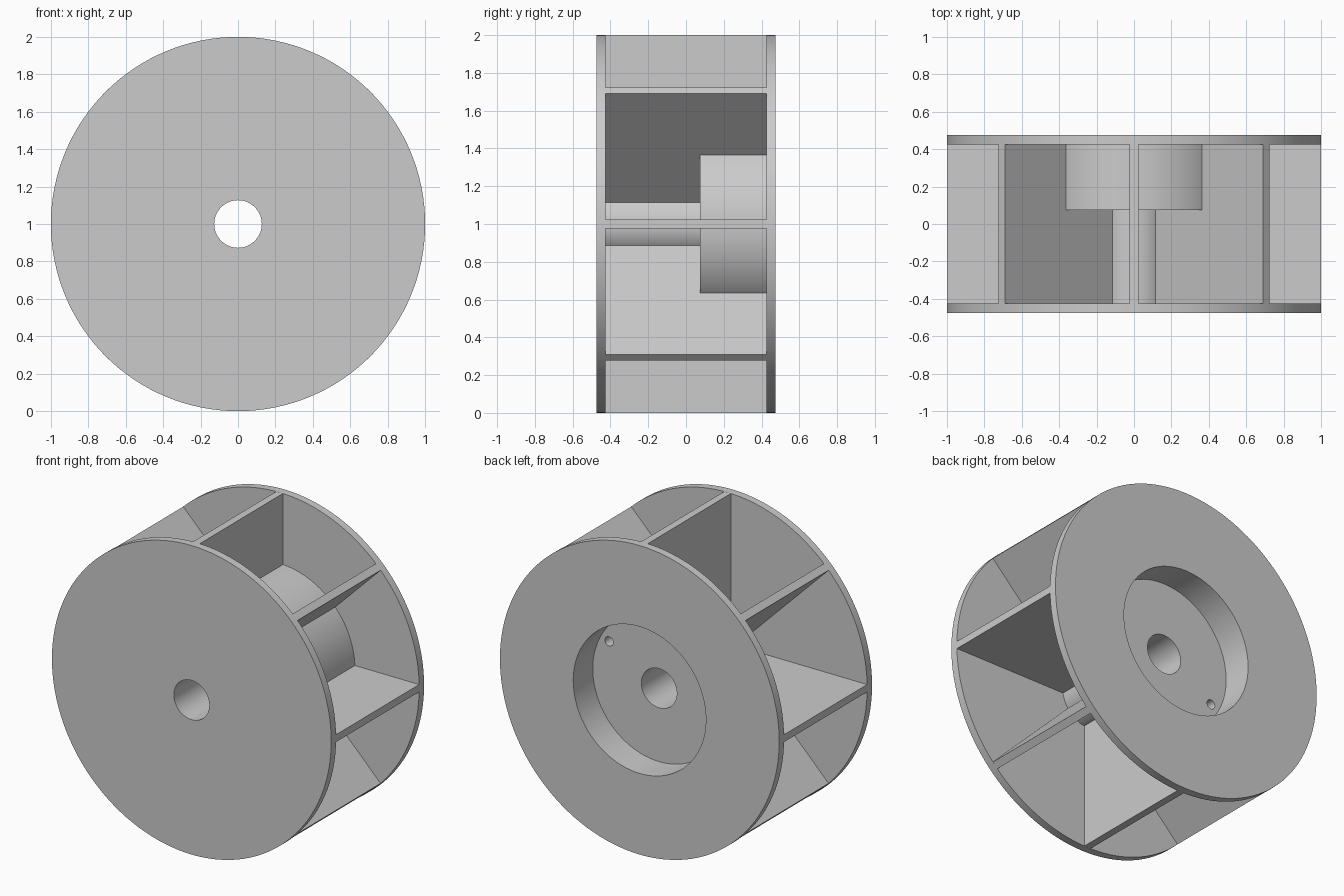
import bpy, bmesh, math
from mathutils import Matrix, Vector

if "Cube" in bpy.data.objects:
    bpy.data.objects.remove(bpy.data.objects["Cube"], do_unlink=True)

# Main dimensions
RIM, BORE, SLEEVE, HUB, POCKET = 1.0, 0.127, 0.188, 0.54, 0.475
HALF_WIDTH, PLATE, VANE = 0.475, 0.05, 0.048
INNER = HALF_WIDTH - PLATE
HUB_FRONT, HUB_FLOOR = 0.075, 0.275
SEGMENTS, VANES = 128, 8
PIN_RADIUS, PIN_CIRCLE, PIN_ANGLE = 0.03, 0.414, math.radians(30)
CENTRE = Matrix.Translation((0, 0, 1))

grey = bpy.data.materials.new("plain grey")
grey.use_nodes = True
colour = (0.6, 0.6, 0.6, 1)
grey.diffuse_color = colour
grey.node_tree.nodes["Principled BSDF"].inputs["Base Color"].default_value = colour


def finish(name, bm):
    bmesh.ops.recalc_face_normals(bm, faces=bm.faces)
    bm.transform(CENTRE)
    mesh = bpy.data.meshes.new(name)
    bm.to_mesh(mesh)
    bm.free()
    mesh.materials.append(grey)
    obj = bpy.data.objects.new(name, mesh)
    bpy.context.collection.objects.link(obj)
    return obj


def activate(obj):
    bpy.ops.object.select_all(action='DESELECT')
    obj.select_set(True)
    bpy.context.view_layer.objects.active = obj


def smooth(obj):
    activate(obj)
    bpy.ops.object.shade_smooth_by_angle(angle=math.radians(30))


def lathe(name, profile):
    """Spin a closed (radius, y) profile around the axle."""
    bm = bmesh.new()
    verts = [bm.verts.new((r, y, 0)) for r, y in profile]
    edges = [bm.edges.new((v, verts[i - 1])) for i, v in enumerate(verts)]
    bmesh.ops.spin(bm, geom=verts + edges, cent=(0, 0, 0), axis=(0, 1, 0),
                   angle=math.tau, steps=SEGMENTS, use_merge=True)
    bmesh.ops.remove_doubles(bm, verts=bm.verts, dist=1e-5)
    return finish(name, bm)


def ring(name, r0, r1, y0, y1):
    return lathe(name, [(r0, y0), (r1, y0), (r1, y1), (r0, y1)])


# Side plates and the sleeve around the axle bore
smooth(ring("front_plate", BORE, RIM, -HALF_WIDTH, -INNER))
smooth(ring("back_plate", POCKET, RIM, INNER, HALF_WIDTH))
smooth(ring("axle_sleeve", BORE, SLEEVE, -INNER, HUB_FRONT))

# Hub cup, open towards the back
hub = lathe("hub_cup", [(BORE, HUB_FRONT), (HUB, HUB_FRONT), (HUB, INNER),
                        (POCKET, INNER), (POCKET, HUB_FLOOR), (BORE, HUB_FLOOR)])

# Two opposite pin holes through the hub floor
for turn in (0, math.pi):
    a = PIN_ANGLE + turn
    bm = bmesh.new()
    place = Matrix.Translation((PIN_CIRCLE * math.cos(a), (HUB_FRONT + HUB_FLOOR) / 2,
                                PIN_CIRCLE * math.sin(a)))
    bmesh.ops.create_cone(bm, cap_ends=True, segments=32, radius1=PIN_RADIUS,
                          radius2=PIN_RADIUS, depth=0.3,
                          matrix=place @ Matrix.Rotation(math.pi / 2, 4, 'X'))
    cutter = finish("pin_cutter", bm)
    cutter.hide_render = True
    activate(hub)
    cut = hub.modifiers.new("pin_hole", 'BOOLEAN')
    cut.operation, cut.solver, cut.object = 'DIFFERENCE', 'EXACT', cutter
    bpy.ops.object.modifier_apply(modifier=cut.name)
    bpy.data.objects.remove(cutter, do_unlink=True)
smooth(hub)

# Radial vanes, stepped to clear the hub cup
sunk = 0.01
outline = [(SLEEVE - 0.02, -INNER - sunk), (RIM - 0.0005, -INNER - sunk),
           (RIM - 0.0005, INNER + sunk), (HUB - 0.02, INNER + sunk),
           (HUB - 0.02, HUB_FRONT + sunk), (SLEEVE - 0.02, HUB_FRONT + sunk)]
for i in range(VANES):
    bm = bmesh.new()
    face = bm.faces.new([bm.verts.new((r, y, -VANE / 2)) for r, y in outline])
    side = bmesh.ops.extrude_face_region(bm, geom=[face])["geom"]
    bmesh.ops.translate(bm, vec=Vector((0, 0, VANE)),
                        verts=[g for g in side if isinstance(g, bmesh.types.BMVert)])
    bm.transform(Matrix.Rotation(math.tau * i / VANES, 4, 'Y'))
    finish(f"vane_{i + 1}", bm)
